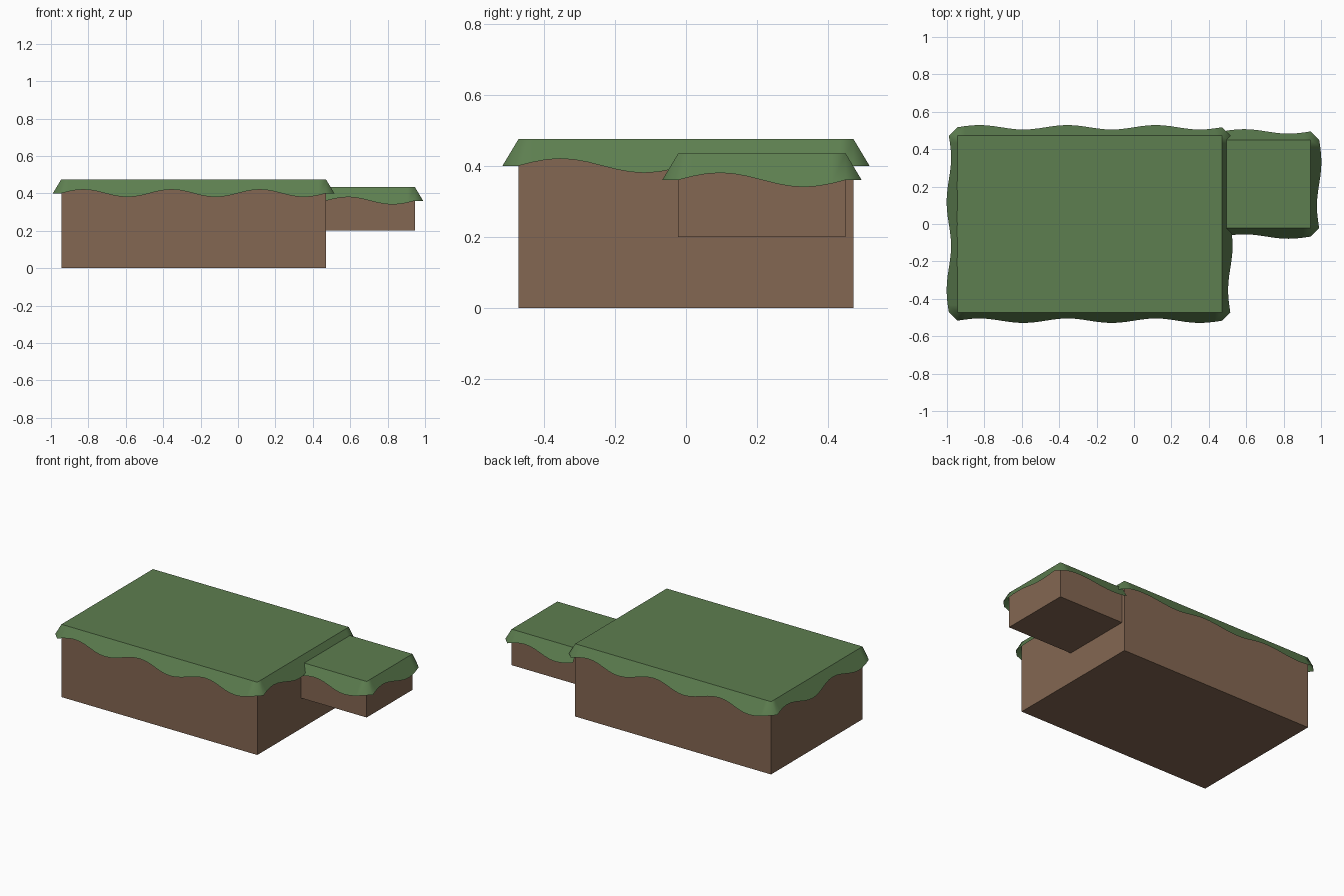
import bpy, bmesh
from math import sin, pi
from mathutils import Vector

if "Cube" in bpy.data.objects:
    bpy.data.objects.remove(bpy.data.objects["Cube"])

WAVE = 0.472      # length of one wave along an edge
SLOPE = 0.6       # outward flare per unit of drop
STEPS = 12        # segments per wave


def material(name, color):
    m = bpy.data.materials.new(name)
    m.diffuse_color = color
    m.use_nodes = True
    m.node_tree.nodes["Principled BSDF"].inputs["Base Color"].default_value = m.diffuse_color
    return m


dirt_mat = material("dirt", (0.23, 0.135, 0.085, 1))
grass_mat = material("grass", (0.11, 0.21, 0.08, 1))


def finish(bm, name, mat):
    me = bpy.data.meshes.new(name)
    bm.to_mesh(me)
    bm.free()
    me.materials.append(mat)
    ob = bpy.data.objects.new(name, me)
    bpy.context.collection.objects.link(ob)
    return ob


def dirt_block(name, x0, x1, y0, y1, z0, z1):
    # Box left open under the grass
    bm = bmesh.new()
    bmesh.ops.create_cube(bm, size=1)
    for v in bm.verts:
        v.co = ((x0 + x1) / 2 + v.co.x * (x1 - x0),
                (y0 + y1) / 2 + v.co.y * (y1 - y0),
                (z0 + z1) / 2 + v.co.z * (z1 - z0))
    top = [f for f in bm.faces if f.normal.z > 0.9]
    bmesh.ops.delete(bm, geom=top, context='FACES_ONLY')
    return finish(bm, name, dirt_mat)


def grass_cap(name, x0, x1, y0, y1, z, sides):
    # Flat top with a flared, wavy skirt walked counter-clockwise
    bm = bmesh.new()
    corners = [Vector(c) for c in ((x0, y0, z), (x1, y0, z), (x1, y1, z), (x0, y1, z))]
    rim, ends = [], {}
    corner_verts = [bm.verts.new(c) for c in corners]
    for i in range(4):
        a, b = corners[i], corners[(i + 1) % 4]
        rim.append(corner_verts[i])
        if i not in sides:
            continue
        d = (b - a).normalized()
        out = Vector((d.y, -d.x, 0))
        waves = max(1, round((b - a).length / WAVE))
        n = waves * STEPS
        upper, lower = [], []
        for k in range(n + 1):
            p = a.lerp(b, k / n)
            drop = 0.075 - 0.02 * sin(2 * pi * waves * k / n)
            upper.append(corner_verts[i] if k == 0 else
                         corner_verts[(i + 1) % 4] if k == n else bm.verts.new(p))
            lower.append(bm.verts.new(p + out * drop * SLOPE - Vector((0, 0, drop))))
        for k in range(n):
            bm.faces.new((lower[k], lower[k + 1], upper[k + 1], upper[k]))
        rim += upper[1:-1]
        ends[i] = (lower[0], lower[-1])
    # Corner chamfers
    for i in sides:
        j = (i + 1) % 4
        if j in ends:
            bm.faces.new((ends[i][1], ends[j][0], corner_verts[j]))
    for f in bm.faces:
        f.smooth = True
    top = bm.faces.new(rim)
    for e in top.edges:
        e.smooth = False
    return finish(bm, name, grass_mat)


# Large block
dirt_block("large_dirt", -0.945, 0.47, -0.472, 0.472, 0, 0.475)
grass_cap("large_grass", -0.945, 0.47, -0.472, 0.472, 0.475, (0, 1, 2, 3))

# Small raised side block, skirt only on its exposed sides
dirt_block("small_dirt", 0.47, 0.945, -0.022, 0.45, 0.2, 0.435)
grass_cap("small_grass", 0.47, 0.945, -0.022, 0.45, 0.435, (0, 1, 2))
